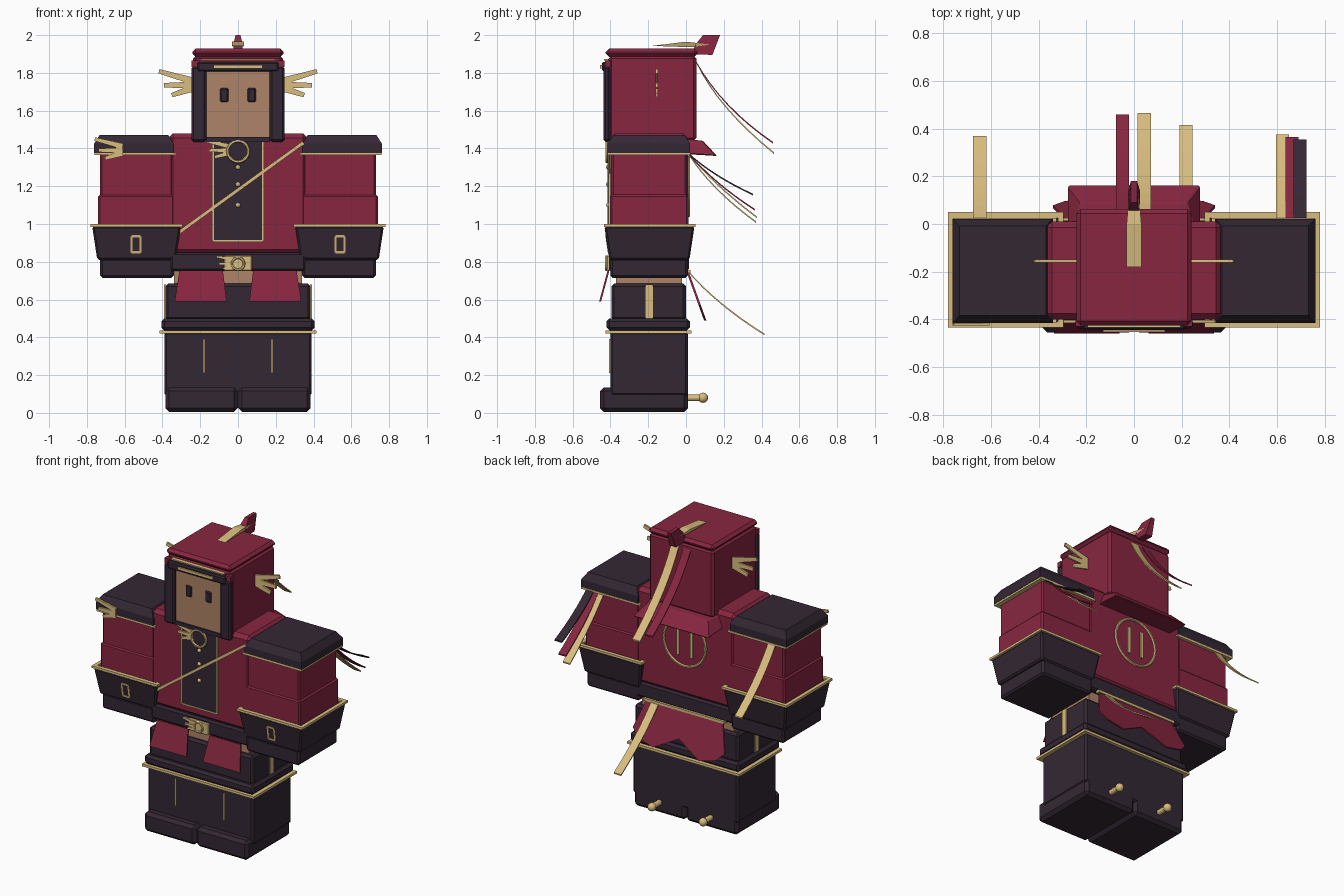
import bpy, bmesh, math
from mathutils import Vector

if "Cube" in bpy.data.objects:
    bpy.data.objects.remove(bpy.data.objects["Cube"])


def material(name, r, g, b):
    m = bpy.data.materials.new(name)
    lin = [((c / 255 + 0.055) / 1.055) ** 2.4 for c in (r, g, b)]
    m.diffuse_color = (*lin, 1)
    m.use_nodes = True
    m.node_tree.nodes["Principled BSDF"].inputs["Base Color"].default_value = m.diffuse_color
    return m


RED = material("crimson cloth", 135, 38, 64)
DARK = material("dark plum", 51, 39, 51)
GOLD = material("pale gold", 217, 189, 127)
SKIN = material("skin", 173, 131, 103)


def finish(name, bm, mat, bevel=0):
    bmesh.ops.recalc_face_normals(bm, faces=bm.faces)
    me = bpy.data.meshes.new(name)
    bm.to_mesh(me)
    bm.free()
    me.materials.append(mat)
    ob = bpy.data.objects.new(name, me)
    bpy.context.collection.objects.link(ob)
    if bevel:
        md = ob.modifiers.new("bevel", 'BEVEL')
        md.width, md.segments = bevel, 1
    return ob


def add_loft(bm, a, b):
    """Join two matching outlines into a closed solid."""
    va, vb = [bm.verts.new(p) for p in a], [bm.verts.new(p) for p in b]
    bm.faces.new(va)
    bm.faces.new(vb[::-1])
    for i in range(len(va)):
        j = (i + 1) % len(va)
        bm.faces.new((va[i], va[j], vb[j], vb[i]))


def rect(x0, x1, y0, y1, z):
    return [(x0, y0, z), (x1, y0, z), (x1, y1, z), (x0, y1, z)]


def box(name, x, y, z, mat, bevel=0, grow=0, s=1):
    """Box; grow widens the top outline, s mirrors it across x."""
    bm = bmesh.new()
    x0, x1 = sorted((s * x[0], s * x[1]))
    add_loft(bm, rect(x0, x1, *y, z[0]),
             rect(x0 - grow, x1 + grow, y[0] - grow, y[1] + grow, z[1]))
    return finish(name, bm, mat, bevel)


def frame(name, x, y, z, w, mat, s=1):
    """Flat rectangular ring lying in the xy plane."""
    bm = bmesh.new()
    (x0, x1), (y0, y1) = sorted((s * x[0], s * x[1])), y
    for r in ((x0, x1, y0, y0 + w), (x0, x1, y1 - w, y1),
              (x0, x0 + w, y0 + w, y1 - w), (x1 - w, x1, y0 + w, y1 - w)):
        add_loft(bm, rect(*r, z[0]), rect(*r, z[1]))
    return finish(name, bm, mat)


def plate(name, polys, y, t, mat, slant=None):
    """Front-facing plates from (x, z) outlines; slant(z) shifts y."""
    bm = bmesh.new()
    f = slant or (lambda z: 0)
    for p in polys:
        add_loft(bm, [(a, y + f(b), b) for a, b in p],
                 [(a, y + t + f(b), b) for a, b in p])
    return finish(name, bm, mat)


def bar(x0, z0, x1, z1, w0, w1):
    """Tapered strip outline from one (x, z) point to another."""
    d = Vector((x1 - x0, z1 - z0)).normalized()
    n = Vector((-d.y, d.x))
    p, q = Vector((x0, z0)), Vector((x1, z1))
    return [tuple(v) for v in (p + n * w0, q + n * w1, q - n * w1, p - n * w0)]


def outline(x0, x1, z0, z1, w):
    return [bar(x0, z0, x0, z1, w, w), bar(x1, z0, x1, z1, w, w),
            bar(x0, z0, x1, z0, w, w), bar(x0, z1, x1, z1, w, w)]


def wing(name, x, z, y, s, k, t=0.012):
    """Three spread feathers."""
    tips = ((0.175, 0.07), (0.15, 0.0), (0.11, -0.05))
    plate(name, [bar(x, z + b * 0.3, x + s * a * k, z + b * k, 0.018 * k, 0.011 * k)
                 for a, b in tips], y, t, GOLD)


def ribbon(name, x0, x1, a, c, b, mat):
    """Sagging streamer along a quadratic curve in (y, z)."""
    bm = bmesh.new()
    a, b, c = Vector(a), Vector(b), Vector(c)
    pts = [a * (1 - t) ** 2 + c * 2 * t * (1 - t) + b * t * t for t in [i / 8 for i in range(9)]]
    prof = [(p.x, p.y) for p in pts] + [(p.x, p.y - 0.009) for p in pts[::-1]]
    add_loft(bm, [(x0, *p) for p in prof], [(x1, *p) for p in prof])
    return finish(name, bm, mat)


def torus(name, loc, R, r, mat):
    bpy.ops.mesh.primitive_torus_add(location=loc, rotation=(math.pi / 2, 0, 0), major_radius=R,
                                     minor_radius=r, major_segments=28, minor_segments=6)
    ob = bpy.context.object
    ob.name = name
    ob.data.materials.append(mat)


def ball(name, loc, r, mat):
    bpy.ops.mesh.primitive_uv_sphere_add(segments=12, ring_count=8, radius=r, location=loc)
    ob = bpy.context.object
    ob.name = name
    ob.data.materials.append(mat)
    bpy.ops.object.shade_smooth_by_angle()


# Legs and waist
box("lower_legs", (-0.39, 0.39), (-0.40, 0.01), (0.09, 0.43), DARK, 0.012)
frame("knee_trim", (-0.415, 0.415), (-0.425, 0.03), (0.42, 0.436), 0.04, GOLD)
box("knee_band", (-0.405, 0.405), (-0.42, 0.02), (0.437, 0.5), DARK, 0.015)
box("upper_legs", (-0.385, 0.385), (-0.395, 0.0), (0.49, 0.685), DARK, 0.015)
box("waist", (-0.34, 0.34), (-0.37, -0.02), (0.68, 0.76), SKIN)
for s in (-1, 1):
    box("boot", (0.001, 0.385), (-0.455, 0.01), (0.005, 0.135), DARK, 0.02, s=s)
    plate("leg_stripe", [bar(s * 0.18, 0.21, s * 0.18, 0.39, 0.006, 0.006)], -0.408, 0.01, GOLD)
    box("hip_stripe", (0.382, 0.391), (-0.215, -0.175), (0.5, 0.68), GOLD, s=s)
    # Boot spurs
    bpy.ops.mesh.primitive_cylinder_add(vertices=12, radius=0.018, depth=0.09,
                                        location=(s * 0.19, 0.045, 0.08), rotation=(math.pi / 2, 0, 0))
    bpy.context.object.name = "spur"
    bpy.context.object.data.materials.append(GOLD)
    ball("spur_tip", (s * 0.19, 0.09, 0.08), 0.027, GOLD)
    # Front coat tails
    plate("front_tail", [[(s * 0.08, 0.755), (s * 0.31, 0.755), (s * 0.335, 0.59), (s * 0.06, 0.59)]],
          -0.415, 0.01, RED, lambda z: (z - 0.755) * 0.27)

# Back skirt with pointed hem
plate("back_skirt", [[(-0.28, 0.755), (-0.34, 0.57), (-0.29, 0.52), (-0.17, 0.49), (0, 0.58),
                      (0.17, 0.49), (0.29, 0.52), (0.34, 0.57), (0.28, 0.755)]],
      0.0, 0.012, RED, lambda z: (0.755 - z) * 0.36)
box("back_belt_trim", (-0.3, 0.3), (0.0, 0.025), (0.74, 0.757), GOLD)

# Torso
box("coat", (-0.37, 0.37), (-0.40, 0.01), (0.84, 1.48), RED, 0.025)
box("belt", (-0.36, 0.36), (-0.408, 0.015), (0.75, 0.85), DARK, 0.012)
box("chest_panel", (-0.13, 0.13), (-0.408, -0.39), (0.91, 1.45), DARK)
plate("panel_trim", outline(-0.132, 0.132, 0.91, 1.45, 0.005), -0.411, 0.01, GOLD)
plate("sash_cord", [bar(-0.34, 0.935, 0.345, 1.43, 0.009, 0.009)], -0.416, 0.014, GOLD)
for z in (1.3, 1.21, 1.1):
    ball("button", (0, -0.41, z), 0.013, GOLD)
torus("medallion", (0, -0.418, 1.385), 0.055, 0.009, GOLD)
wing("medallion_wing", -0.045, 1.39, -0.42, -1, 0.72)
box("buckle", (-0.075, 0.075), (-0.42, -0.40), (0.752, 0.832), GOLD, 0.005)
torus("buckle_ring", (0, -0.422, 0.79), 0.032, 0.007, GOLD)
wing("buckle_wing", -0.02, 0.79, -0.426, -1, 0.53)
torus("back_ring", (0, 0.014, 1.2), 0.155, 0.009, GOLD)
plate("back_ring_bars", [bar(x, 1.11, x, 1.29, 0.01, 0.01) for x in (-0.05, 0.05)], 0.008, 0.009, GOLD)

# Arms
for s in (-1, 1):
    box("sleeve", (0.345, 0.73), (-0.395, 0.005), (1.1, 1.38), RED, 0.01, s=s)
    box("lower_sleeve", (0.338, 0.74), (-0.403, 0.013), (0.95, 1.155), RED, 0.01, s=s)
    frame("shoulder_trim", (0.325, 0.76), (-0.415, 0.025), (1.364, 1.377), 0.04, GOLD, s)
    box("shoulder_cap", (0.34, 0.762), (-0.415, 0.022), (1.376, 1.425), DARK, s=s)
    box("shoulder_cap_top", (0.34, 0.762), (-0.415, 0.022), (1.425, 1.472), DARK, 0, -0.03, s)
    box("gauntlet", (0.33, 0.745), (-0.405, 0.018), (0.81, 0.988), DARK, 0.01, 0.027, s)
    frame("gauntlet_trim", (0.295, 0.78), (-0.435, 0.05), (0.985, 1.0), 0.025, GOLD, s)
    box("hand", (0.34, 0.73), (-0.4, 0.01), (0.715, 0.82), DARK, 0.012, s=s)
    plate("gauntlet_mark", outline(s * 0.54 - 0.024, s * 0.54 + 0.024, 0.85, 0.935, 0.006),
          -0.414, 0.009, GOLD, lambda z: (0.85 - z) * 0.15)
wing("shoulder_wing", -0.61, 1.39, -0.427, -1, 0.85)

# Hood and face
box("hood", (-0.238, 0.238), (-0.41, 0.055), (1.44, 1.89), RED, 0.015)
box("hood_top", (-0.242, 0.242), (-0.425, 0.062), (1.885, 1.928), RED, 0.018)
box("face", (-0.172, 0.172), (-0.416, -0.40), (1.46, 1.815), SKIN)
box("chin_band", (-0.17, 0.17), (-0.425, -0.40), (1.435, 1.46), DARK)
box("visor", (-0.215, 0.215), (-0.445, -0.40), (1.808, 1.858), DARK, 0.008)
box("brow_plate", (-0.13, 0.13), (-0.454, -0.44), (1.824, 1.842), GOLD)
box("hood_line", (-0.195, 0.195), (-0.435, -0.40), (1.866, 1.874), GOLD)
for s in (-1, 1):
    box("hood_post", (0.168, 0.247), (-0.438, -0.40), (1.435, 1.835), DARK, 0.012, s=s)
    box("post_cap", (0.205, 0.245), (-0.43, -0.40), (1.83, 1.865), RED, s=s)
    box("eye", (0.05, 0.095), (-0.424, -0.41), (1.645, 1.72), DARK, 0.008, s=s)
    wing("side_wing", s * 0.235, 1.735, -0.161, s, 1.05)

# Hood collar at the back
bm = bmesh.new()
add_loft(bm, [(-0.28, 0.0, 1.37), (0.28, 0.0, 1.37), (0.28, 0.165, 1.36), (-0.28, 0.165, 1.36)],
         [(-0.25, 0.0, 1.45), (0.25, 0.0, 1.45), (0.22, 0.09, 1.44), (-0.22, 0.09, 1.44)])
finish("hood_collar", bm, RED, 0.006)

# Crest
bm = bmesh.new()
crest = [(0.03, 1.9), (0.14, 1.895), (0.18, 2.0), (0.09, 2.0), (0.05, 1.95)]
add_loft(bm, *[[(s * (0.025 - 0.012 * (z > 1.97)), y, z) for y, z in crest] for s in (-1, 1)])
finish("crest", bm, RED)
bm = bmesh.new()
clip = [(-0.18, 1.943), (0.03, 1.936), (0.13, 1.95), (0.0, 1.965)]
add_loft(bm, *[[(s * (0.02 if y > 0.02 else 0.031), y, z) for y, z in clip] for s in (-1, 1)])
finish("crest_clip", bm, GOLD)

# Streamers
ribbon("hood_streamer_gold", 0.015, 0.072, (0.055, 1.86), (0.17, 1.62), (0.465, 1.38), GOLD)
ribbon("hood_streamer_red", -0.075, -0.02, (0.055, 1.86), (0.19, 1.62), (0.46, 1.435), RED)
ribbon("arm_streamer_gold", 0.597, 0.65, (0.01, 1.38), (0.15, 1.21), (0.375, 1.04), GOLD)
ribbon("arm_streamer_red", 0.635, 0.69, (0.01, 1.38), (0.16, 1.21), (0.365, 1.08), RED)
ribbon("arm_streamer_dark", 0.67, 0.725, (0.01, 1.38), (0.14, 1.26), (0.355, 1.16), DARK)
ribbon("left_arm_streamer", -0.675, -0.62, (0.01, 1.38), (0.13, 1.19), (0.37, 1.015), GOLD)
ribbon("skirt_streamer", 0.19, 0.245, (0.01, 0.755), (0.16, 0.58), (0.415, 0.42), GOLD)
